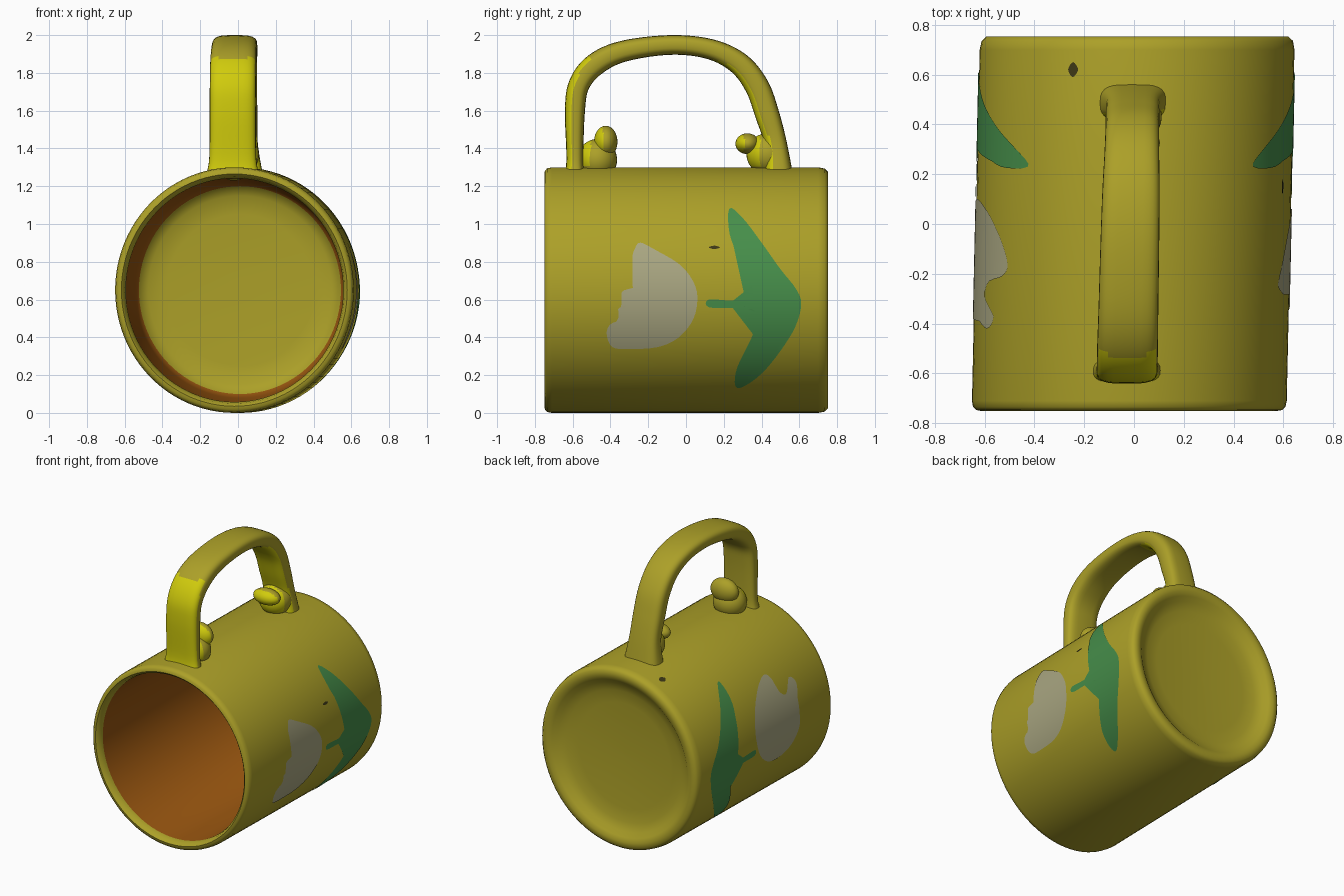
import bpy, bmesh, math
from mathutils import Vector

cube = bpy.data.objects.get("Cube")
if cube:
    bpy.data.objects.remove(cube, do_unlink=True)

RX, RZ, ZC = 0.632, 0.65, 0.65      # body half width, half height, axis height


def material(name, srgb):
    lin = [((c / 255 + 0.055) / 1.055) ** 2.4 for c in srgb] + [1]
    m = bpy.data.materials.new(name)
    m.use_nodes = True
    m.diffuse_color = lin
    bsdf = m.node_tree.nodes["Principled BSDF"]
    bsdf.inputs["Base Color"].default_value = lin
    bsdf.inputs["Roughness"].default_value = 0.6
    return m


olive = material("olive glaze", (172, 160, 40))
yellow = material("bright yellow", (208, 203, 12))
orange = material("orange inside", (150, 84, 15))
green = material("leaf green", (70, 142, 74))
cream = material("grey cream", (170, 167, 130))
dark = material("dark speck", (62, 56, 22))


def spline(pts, steps, closed=False):
    """Smooth curve through points of any dimension."""
    pts = [Vector(p) for p in pts]
    n = len(pts)
    get = (lambda i: pts[i % n]) if closed else (lambda i: pts[max(0, min(n - 1, i))])
    out = []
    for i in range(n if closed else n - 1):
        a, b, c, d = (get(i + k) for k in (-1, 0, 1, 2))
        for s in range(steps):
            t = s / steps
            out.append(b + (c - a) * (t / 2) + (a * 2 - b * 5 + c * 4 - d) * (t * t / 2)
                       + (b * 3 - a - c * 3 + d) * (t ** 3 / 2))
    if not closed:
        out.append(pts[-1])
    return out


def finish(name, bm, mats, rule=None, angle=40):
    # the whole piece leans slightly sideways along its length
    for v in bm.verts:
        v.co.x += 0.022 * v.co.y - 0.003
    bm.normal_update()
    if rule:
        for f in bm.faces:
            f.material_index = int(rule(f))
    me = bpy.data.meshes.new(name)
    bm.to_mesh(me)
    bm.free()
    for m in mats:
        me.materials.append(m)
    ob = bpy.data.objects.new(name, me)
    bpy.context.collection.objects.link(ob)
    bpy.ops.object.select_all(action='DESELECT')
    ob.select_set(True)
    bpy.context.view_layer.objects.active = ob
    bpy.ops.object.shade_smooth_by_angle(angle=math.radians(angle))
    return ob


def skin(bm, rings, closed_ends=True):
    for a, b in zip(rings, rings[1:]):
        for i in range(len(a)):
            j = (i + 1) % len(a)
            bm.faces.new((a[i], a[j], b[j], b[i]))
    if closed_ends:
        bm.faces.new(rings[0])
        bm.faces.new(rings[-1])
    bmesh.ops.recalc_face_normals(bm, faces=bm.faces)


# Mug body: radius and depth profile from inner floor, over the rim, to the foot
profile = [(0.02, 0.64), (0.4, 0.64), (0.5, 0.63), (0.55, 0.6), (0.572, 0.55),
           (0.592, -0.70), (0.6, -0.735), (0.615, -0.75), (0.632, -0.747),
           (0.645, -0.735), (0.65, -0.71), (0.65, 0.70), (0.643, 0.735),
           (0.625, 0.752), (0.59, 0.753), (0.56, 0.74), (0.53, 0.715),
           (0.47, 0.695), (0.38, 0.685), (0.02, 0.68)]
bm = bmesh.new()
SEG = 96
rings = []
for r, y in profile:
    ring = []
    for k in range(SEG):
        a = math.tau * k / SEG
        ring.append(bm.verts.new((r * RX / RZ * math.cos(a), y, ZC + r * math.sin(a))))
    rings.append(ring)
skin(bm, rings)


def is_inner_wall(f):
    c = f.calc_center_median()
    return math.hypot(c.x, c.z - ZC) < 0.6 and -0.7 < c.y < 0.58


finish("mug_body", bm, [olive, orange], is_inner_wall, 50)


def faces_front(f):
    c = f.calc_center_median()
    return f.normal.y < -0.35 and 1.3 < c.z < 1.88


# Handle: rounded section swept along an arch (y, z, half thickness, half width)
path = [(-0.59, 1.24, 0.06, 0.15), (-0.588, 1.34, 0.045, 0.125), (-0.588, 1.6, 0.053, 0.122),
        (-0.565, 1.74, 0.056, 0.122), (-0.48, 1.845, 0.06, 0.122), (-0.33, 1.915, 0.056, 0.12),
        (-0.08, 1.948, 0.052, 0.118), (0.13, 1.925, 0.054, 0.115), (0.28, 1.85, 0.06, 0.11),
        (0.375, 1.73, 0.064, 0.108), (0.43, 1.58, 0.064, 0.108),
        (0.475, 1.42, 0.06, 0.11), (0.49, 1.24, 0.08, 0.14)]
curve = spline(path, 6)
bm = bmesh.new()
rings = []
for i, p in enumerate(curve):
    q, o = curve[min(i + 1, len(curve) - 1)], curve[max(i - 1, 0)]
    tangent = Vector((0, q[0] - o[0], q[1] - o[1])).normalized()
    side = Vector((0, -tangent.z, tangent.y))
    ring = []
    for k in range(28):
        a = math.tau * k / 28
        c, s = math.cos(a), math.sin(a)
        x = p[3] * math.copysign(abs(c) ** 0.55, c)
        d = p[2] * math.copysign(abs(s) ** 0.7, s)
        ring.append(bm.verts.new(Vector((x - 0.012, p[0], p[1])) + side * d))
    rings.append(ring)
skin(bm, rings)
finish("handle", bm, [olive, yellow], faces_front, 60)


# Curled knobs at both handle roots, with their solid feet
def blob(name, centre, radii):
    bm = bmesh.new()
    bmesh.ops.create_uvsphere(bm, u_segments=32, v_segments=20, radius=1)
    for v in bm.verts:
        v.co = Vector(centre) + Vector(a * b for a, b in zip(v.co, radii))
    finish(name, bm, [olive, yellow], faces_front, 60)


blob("front_knob", (0.0, -0.425, 1.435), (0.105, 0.062, 0.085))
blob("front_knob_foot", (-0.01, -0.47, 1.34), (0.115, 0.105, 0.11))
blob("rear_knob", (0.0, 0.325, 1.425), (0.1, 0.063, 0.055))
blob("rear_knob_foot", (-0.005, 0.43, 1.37), (0.11, 0.11, 0.11))


# Painted shapes: thin plates wrapped around the body
def decal(name, outline, side, mat, lift=0.0):
    bm = bmesh.new()
    loop = [bm.verts.new((0, p[0], p[1] + lift)) for p in spline(outline, 4, True)]
    bm.faces.new(loop)
    bmesh.ops.triangulate(bm, faces=bm.faces)
    for k in range(1, 52):
        geom = bm.verts[:] + bm.edges[:] + bm.faces[:]
        bmesh.ops.bisect_plane(bm, geom=geom, plane_co=(0, 0, k * 0.025), plane_no=(0, 0, 1))
    for v in bm.verts:
        t = (v.co.z - ZC) / RZ
        v.co.x = side * RX * 1.006 * math.sqrt(max(0, 1 - t * t))
        v.co.z = ZC + t * RZ * 1.006
    bm.normal_update()
    flip = [f for f in bm.faces if f.normal.x * side < 0]
    bmesh.ops.reverse_faces(bm, faces=flip)
    finish(name, bm, [mat])


leaf = [(0.23, 1.08), (0.3, 1.03), (0.4, 0.9), (0.5, 0.76), (0.58, 0.66), (0.61, 0.58),
        (0.58, 0.46), (0.5, 0.33), (0.4, 0.21), (0.3, 0.14), (0.26, 0.15), (0.27, 0.24),
        (0.33, 0.36), (0.37, 0.47), (0.36, 0.545), (0.25, 0.555), (0.12, 0.56),
        (0.12, 0.6), (0.25, 0.595), (0.35, 0.61), (0.34, 0.7), (0.28, 0.82), (0.23, 0.95)]
left_flower = [(-0.27, 0.87), (-0.24, 0.9), (-0.16, 0.86), (-0.04, 0.79), (0.03, 0.71),
               (0.06, 0.62), (0.04, 0.5), (-0.04, 0.4), (-0.15, 0.35), (-0.3, 0.34),
               (-0.39, 0.35), (-0.42, 0.42), (-0.4, 0.47), (-0.34, 0.5), (-0.36, 0.55),
               (-0.31, 0.58), (-0.34, 0.64), (-0.26, 0.67), (-0.19, 0.72), (-0.22, 0.78),
               (-0.28, 0.82)]
right_flower = [(-0.16, 1.05), (-0.05, 1.0), (0.05, 0.9), (0.1, 0.76), (0.07, 0.61),
                (-0.03, 0.51), (-0.16, 0.48), (-0.3, 0.53), (-0.38, 0.65), (-0.38, 0.8),
                (-0.42, 0.92), (-0.37, 0.97), (-0.29, 0.89), (-0.23, 0.93), (-0.21, 1.02)]
speck = [(0.12, 0.875), (0.15, 0.884), (0.18, 0.875), (0.15, 0.866)]

decal("left_leaf", leaf, 1, green)
decal("left_flower", left_flower, 1, cream)
decal("left_speck", speck, 1, dark)
decal("right_leaf", leaf, -1, green, 0.05)
decal("right_flower", right_flower, -1, cream)
decal("right_speck", [(y + 0.47, z) for y, z in speck], -1, dark, 0.37)
